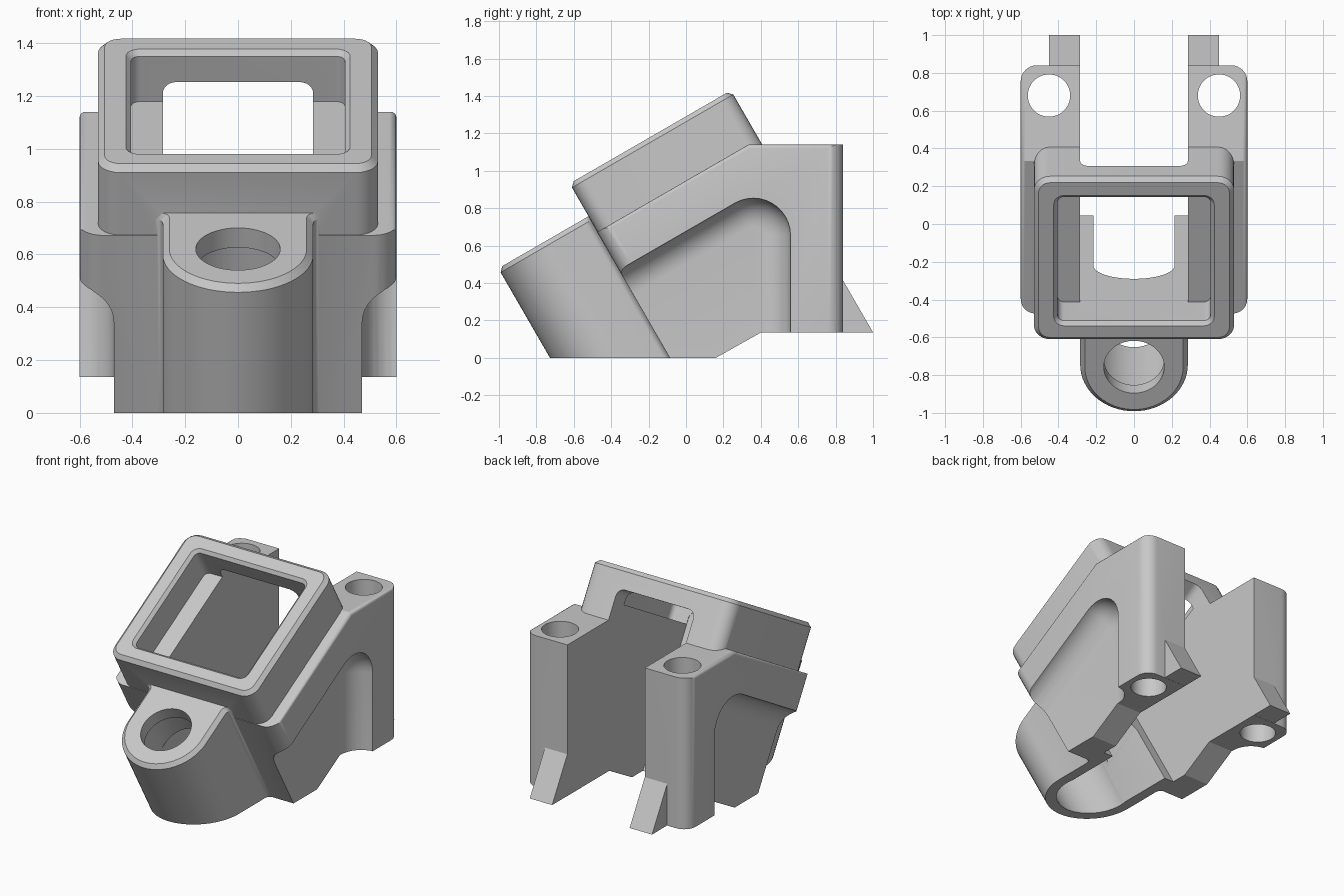
import bpy, bmesh
from math import sin, cos, pi, radians, sqrt
from mathutils import Vector

if "Cube" in bpy.data.objects:
    bpy.data.objects.remove(bpy.data.objects["Cube"], do_unlink=True)

grey = bpy.data.materials.new("plain grey")
grey.use_nodes = True
grey.diffuse_color = (0.58, 0.58, 0.58, 1)
grey.node_tree.nodes["Principled BSDF"].inputs["Base Color"].default_value = grey.diffuse_color

C, S = cos(radians(30)), sin(radians(30))
FRONT, BACK = -0.075, 0.923      # tilted box, along the slope
TOP, DECK = 1.118, 0.82          # heights along the slope's normal
HALF, INNER = 0.6, 0.285         # half widths of the body and its channel


def tilt(x, u, w):
    """Point from slope coordinates: u runs up the slope, w along its normal."""
    return Vector((x, C * u - S * w, S * u + C * w))


def loft(name, rings):
    """Closed solid through rings of points."""
    bm = bmesh.new()
    loops = [[bm.verts.new(p) for p in ring] for ring in rings]
    n = len(loops[0])
    for a, b in zip(loops, loops[1:]):
        for i in range(n):
            j = (i + 1) % n
            bm.faces.new((a[i], a[j], b[j], b[i]))
    bm.faces.new(loops[0][::-1])
    bm.faces.new(loops[-1])
    if bm.calc_volume(signed=True) < 0:
        bmesh.ops.reverse_faces(bm, faces=bm.faces)
    me = bpy.data.meshes.new(name)
    bm.to_mesh(me)
    bm.free()
    me.materials.append(grey)
    ob = bpy.data.objects.new(name, me)
    bpy.context.collection.objects.link(ob)
    return ob


def rounded_rect(hx, lo, hi, r, n=6):
    """Rounded rectangle around x = 0, as pairs."""
    pts = []
    corners = [(hx - r, hi - r), (r - hx, hi - r), (r - hx, lo + r), (hx - r, lo + r)]
    for k, (cx, cy) in enumerate(corners):
        for i in range(n + 1):
            a = (k + i / n) * pi / 2
            pts.append((cx + r * cos(a), cy + r * sin(a)))
    return pts


def tilted_box(name, hx, lo, hi, r, levels):
    """Rounded box along the tilted normal; levels are (w, growth)."""
    return loft(name, [[tilt(x, u, w) for x, u in rounded_rect(hx + g, lo - g, hi + g, r + g)]
                       for w, g in levels])


def cylinder(name, r, place, lo, hi, n=48):
    ring = [(r * cos(2 * pi * i / n), r * sin(2 * pi * i / n)) for i in range(n)]
    return loft(name, [[place(x, y, h) for x, y in ring] for h in (lo, hi)])


def combine(target, tool, mode):
    """Boolean; falls back to the other solver if the first leaves the mesh as it was."""
    bpy.context.view_layer.objects.active = target
    before = len(target.data.vertices)
    for solver in ('MANIFOLD', 'EXACT'):
        mod = target.modifiers.new(tool.name, 'BOOLEAN')
        mod.operation = mode
        mod.solver = solver
        mod.object = tool
        bpy.ops.object.modifier_apply(modifier=mod.name)
        if len(target.data.vertices) != before:
            break
    bpy.data.objects.remove(tool, do_unlink=True)


# Main body: side profile swept across, drawn in near each side to round its edges
def inset(gap, r):
    return 0 if gap >= r else r - sqrt(max(0, r * r - (r - gap) ** 2))


def body_ring(x):
    gap = HALF - abs(x)
    upright, top = inset(gap, 0.085), inset(gap, 0.02)
    u, deck, ridge, rear = FRONT + upright, DECK - top, 1.14 - top, 0.84 - upright
    low = tilt(x, u, deck)
    side = [((u + S * 0.05) / C, -0.05), (low.y, low.z), ((C * ridge - deck) / S, ridge),
            (rear, ridge), (rear, 0.135), (0.40, 0.135), (0.071, -0.05)]
    return [Vector((x, y, z)) for y, z in side]


edge = [HALF - 0.085 * (1 - sin(pi / 2 * i / 8)) for i in range(8)] + [HALF]
bracket = loft("angled_bracket", [body_ring(x) for x in [-e for e in reversed(edge)] + edge])

# Tilted frame
combine(bracket, tilted_box("frame", 0.53, FRONT + 0.002, BACK, 0.085,
                            [(0.5, 0), (TOP - 0.025, 0), (TOP, -0.025)]), 'UNION')

# Screw boss: half-round front with a small flare where it meets the wall
R, MID, FL = 0.285, -0.345, 0.035


def boss_ring(w, g):
    r = R + g
    half = [(r * sin(a), MID - r * cos(a)) for a in [pi / 2 * i / 16 for i in range(1, 17)]]
    half += [(r + FL * (1 - cos(a)), FRONT + 0.003 - FL + FL * sin(a))
             for a in [pi / 2 * i / 5 for i in range(6)]]
    half.append((r + FL, FRONT + 0.06))
    loop = [(0, MID - r)] + half + [(-x, u) for x, u in reversed(half)]
    return [tilt(x, u, w) for x, u in loop]


combine(bracket, loft("boss", [boss_ring(-0.3, 0), boss_ring(0.891, 0),
                               boss_ring(0.916, -0.025)]), 'UNION')

# Wedge feet behind the legs
for s in (-1, 1):
    wedge = [(0.81, 0.136), (1.0, 0.136), (0.84, 0.413), (0.81, 0.413)]
    combine(bracket, loft("wedge_foot", [[Vector((s * x, y, z)) for y, z in wedge]
                                         for x in (INNER - 0.02, 0.45)]), 'UNION')

# Side recesses with a filleted edge
for s in (-1, 1):
    rings = []
    steps = [pi / 2 * i / 8 for i in range(9)]
    levels = [(0.47 + 0.14 * (1 - cos(t)), 0.15 * (1 - sin(t))) for t in steps] + [(0.8, 0)]
    cy, cw = 0.36, 0.387
    cz = (cw + S * cy) / C
    for x, d in levels:
        r = 0.2 - d
        start = tilt(0, -0.6, cw + r)
        arc = [radians(120 - 10 * i) for i in range(13)]
        prof = [(start.y, start.z)] + [(cy + r * cos(a), cz + r * sin(a)) for a in arc]
        prof += [(cy + r, -0.5), (start.y, -0.5)]
        rings.append([Vector((s * x, y, z)) for y, z in prof])
    combine(bracket, loft("side_recess", rings), 'DIFFERENCE')

# Open channel between the legs, with a rounded notch in the rear wall
WALL = 0.04
channel = rounded_rect(INNER, -1, 0.985, 0.05)
combine(bracket, loft("channel", [[tilt(x, u, w) for x, w in channel] for u in (WALL, 3)]),
        'DIFFERENCE')

# Frame pocket with a chamfered mouth
combine(bracket, tilted_box("pocket", 0.405, WALL + 0.003, 0.8, 0.035,
                            [(0.9, 0), (TOP - 0.02, 0), (TOP + 0.01, 0.03)]), 'DIFFERENCE')

# Boss bore, arched passage through the front wall, and screw hole
combine(bracket, cylinder("bore", 0.22, lambda x, y, h: tilt(x, MID + y, h), -1, 0.83),
        'DIFFERENCE')
arch = [(0.215 * cos(pi * i / 24), 0.51 + 0.14 * sin(pi * i / 24)) for i in range(25)]
arch += [(-0.215, -1), (0.215, -1)]
combine(bracket, loft("passage", [[tilt(x, u, w) for x, w in arch] for u in (MID, 0.1)]),
        'DIFFERENCE')
combine(bracket, cylinder("screw_hole", 0.16, lambda x, y, h: tilt(x, MID + y, h), 0.5, 1.3),
        'DIFFERENCE')

# Upright holes through the legs
for s in (-1, 1):
    combine(bracket, cylinder("leg_hole", 0.112,
                              lambda x, y, h: Vector((s * 0.45 + x, 0.68 + y, h)), -0.2, 1.5),
            'DIFFERENCE')

# Level base
base = [(-2, -2), (2, -2), (2, 2), (-2, 2)]
combine(bracket, loft("base_cut", [[Vector((x, y, z)) for x, y in base] for z in (-3, 0)]),
        'DIFFERENCE')

bpy.ops.object.select_all(action='DESELECT')
bracket.select_set(True)
bpy.context.view_layer.objects.active = bracket
bpy.ops.object.shade_smooth_by_angle(angle=radians(28))
